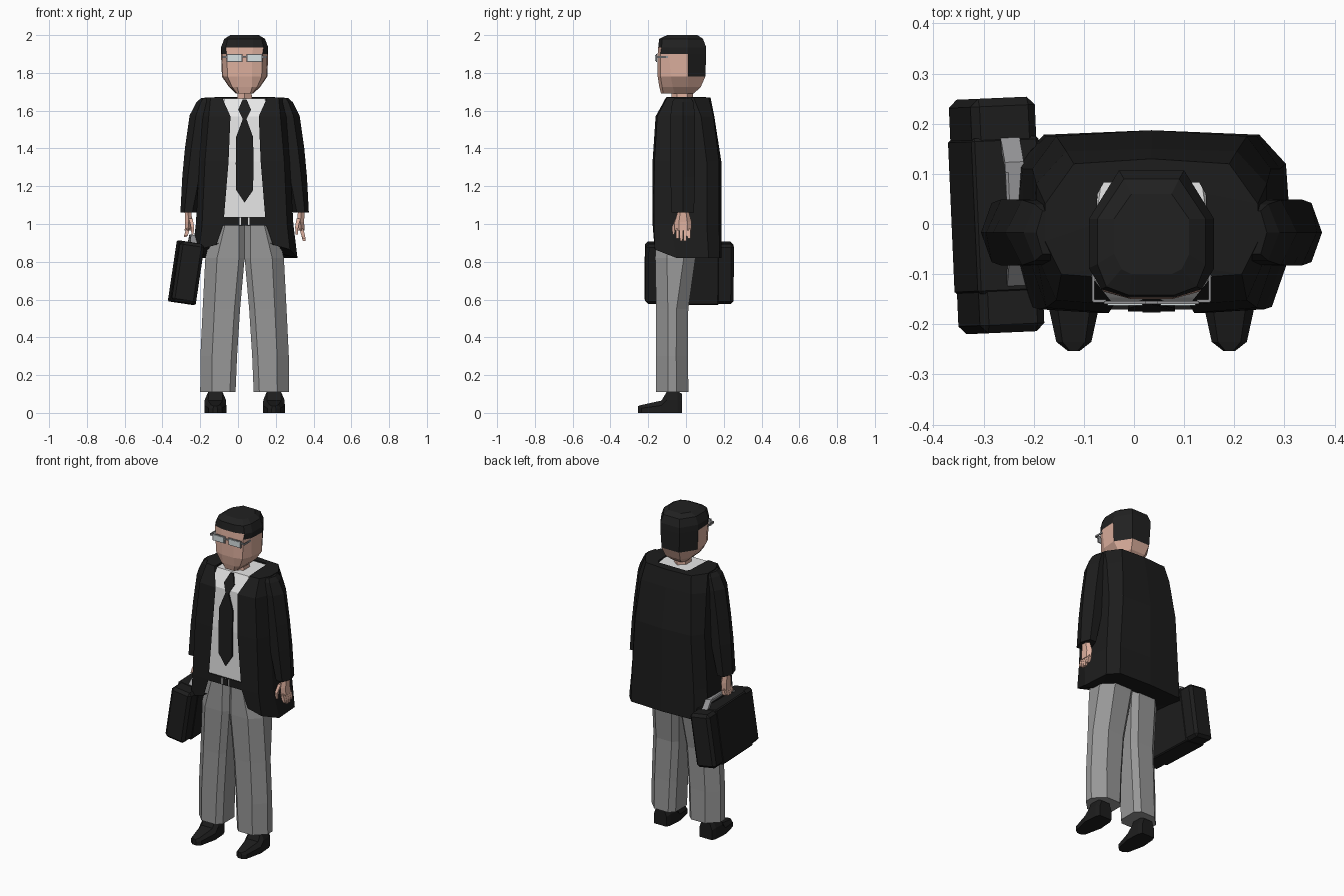
import bpy, bmesh, math
from mathutils import Matrix, Vector

if "Cube" in bpy.data.objects:
    bpy.data.objects.remove(bpy.data.objects["Cube"])

CX = 0.035  # centre line of the body


def material(name, r, g, b):
    m = bpy.data.materials.new(name)
    m.use_nodes = True
    m.diffuse_color = (r, g, b, 1)
    m.node_tree.nodes["Principled BSDF"].inputs["Base Color"].default_value = (r, g, b, 1)
    return m


BLACK = material("black cloth", 0.012, 0.012, 0.012)
HAIR = material("dark hair", 0.015, 0.015, 0.015)
SKIN = material("skin", 0.72, 0.43, 0.34)
WHITE = material("white shirt", 0.8, 0.8, 0.8)
GREY = material("grey trousers", 0.31, 0.31, 0.31)
METAL = material("grey metal", 0.3, 0.3, 0.31)
LENS = material("pale lens", 0.68, 0.75, 0.76)


def finish(name, bm, mats, rule=None, matrix=None):
    bmesh.ops.recalc_face_normals(bm, faces=bm.faces[:])
    if rule:
        for f in bm.faces:
            f.material_index = int(rule(f.calc_center_median()))
    bm.transform(matrix or Matrix.Translation((CX, 0, 0)))
    mesh = bpy.data.meshes.new(name)
    bm.to_mesh(mesh)
    bm.free()
    for m in mats:
        mesh.materials.append(m)
    ob = bpy.data.objects.new(name, mesh)
    bpy.context.collection.objects.link(ob)


def loft(name, rings, mats, closed=True, rule=None, matrix=None):
    """Skin a row of rings; closed rings also get end caps."""
    bm = bmesh.new()
    rows = [[bm.verts.new(p) for p in ring] for ring in rings]
    n = len(rows[0])
    for a, b in zip(rows, rows[1:]):
        for i in range(n if closed else n - 1):
            j = (i + 1) % n
            bm.faces.new((a[i], a[j], b[j], b[i]))
    if closed:
        bm.faces.new(rows[0])
        bm.faces.new(rows[-1])
    finish(name, bm, mats, rule, matrix)


def mirrored(z, half):
    """Full outline from half points running front to back."""
    pts = [Vector((p[0], p[1], p[2] if len(p) > 2 else z)) for p in half]
    return pts + [Vector((-p.x, p.y, p.z)) for p in reversed(pts) if p.x > 0]


def oval(x, y, z, rx, ry, n=6, phase=0.5):
    turn = [math.tau * (i + phase) / n for i in range(n)]
    return [(x + rx * math.cos(t), y + ry * math.sin(t), z) for t in turn]


def box(name, centre, size, mat, bevel=0, matrix=None):
    bm = bmesh.new()
    bmesh.ops.create_cube(bm, size=1)
    bm.transform(Matrix.Translation(centre) @ Matrix.Diagonal((*size, 1)))
    if bevel:
        bmesh.ops.bevel(bm, geom=bm.edges[:], offset=bevel, segments=1, affect='EDGES')
    finish(name, bm, [mat], None, matrix)


def plate(name, outline, mat, depth=0.009):
    """Thin mirrored plate; outline is (half width, y, z) from top to bottom."""
    front = mirrored(0, outline)
    loft(name, [front, [p + Vector((0, depth, 0)) for p in front]], [mat])


# Head with hair painted on top, back and temples
head = [
    (1.69, [(.03, -.132), (.04, -.12), (.042, -.06), (.045, .01), (.03, .04)]),
    (1.725, [(.04, -.141), (.066, -.126), (.078, -.07), (.082, .01), (.05, .078)]),
    (1.78, [(.04, -.15), (.09, -.135), (.115, -.08), (.12, .01), (.06, .102)]),
    (1.9, [(.04, -.15), (.095, -.135), (.12, -.09), (.125, .01), (.065, .107)]),
    (1.935, [(.045, -.147), (.1, -.13), (.125, -.088), (.125, .01), (.065, .107)]),
    (1.98, [(.045, -.142), (.09, -.125), (.108, -.08), (.108, .01), (.055, .09)]),
    (2.0, [(.04, -.1), (.06, -.09), (.075, -.06), (.075, .01), (.04, .06)]),
]
loft("head", [mirrored(z, h) for z, h in head], [SKIN, HAIR],
     rule=lambda c: c.z > 1.94 or (c.z > 1.9 and abs(c.x) > .09) or (c.y > .02 and c.z > 1.78))
loft("neck", [oval(0, -.02, 1.62, .05, .06), oval(0, -.02, 1.72, .04, .055)], [SKIN])

# Glasses
for s in (-1, 1):
    side = "left" if s > 0 else "right"
    box(side + "_glasses_frame", (s * .053, -.157, 1.878), (.084, .006, .042), METAL)
    box(side + "_lens", (s * .053, -.161, 1.878), (.07, .004, .032), LENS)
    box(side + "_temple_hinge", (s * .104, -.154, 1.885), (.026, .006, .01), METAL)
    box(side + "_temple_arm", (s * .116, -.125, 1.885), (.005, .06, .01), METAL)
box("glasses_bridge", (0, -.157, 1.885), (.03, .006, .008), METAL)

# Shirt, tie and belt
shirt = [
    (1.665, [(.108, -.1), (.112, 0), (.1, .085)]),
    (1.57, [(.12, -.147), (.17, 0), (.12, .11)]),
    (1.33, [(.13, -.163), (.2, 0), (.14, .14)]),
    (1.0, [(.15, -.164), (.2, 0), (.15, .14)]),
]
loft("shirt", [mirrored(z, h) for z, h in shirt], [WHITE])
plate("tie_knot", [(.01, -.112, 1.66), (.034, -.138, 1.605), (.01, -.158, 1.555)], BLACK)
plate("tie_blade", [(.01, -.158, 1.555), (.045, -.168, 1.46), (.047, -.174, 1.32),
                    (.045, -.174, 1.18), (0, -.174, 1.113)], BLACK)
box("belt", (0, -.163, 1.015), (.24, .016, .046), BLACK)
box("buckle", (0, -.171, 1.015), (.052, .006, .038), WHITE)
box("buckle_centre", (0, -.173, 1.015), (.036, .006, .038), BLACK)

# Open coat wrapped round the back, ending in a lining turned in under the hem
coat = [
    (1.672, [(.115, -.1), (.115, -.09), (.11, 0), (.108, .06), (.095, .083), (0, .083)]),
    (1.67, [(.12, -.105), (.18, -.1), (.212, -.035), (.212, .04), (.155, .12), (0, .13)]),
    (1.57, [(.075, -.161), (.19, -.152), (.23, -.06), (.23, .08), (.17, .145), (0, .15)]),
    (1.33, [(.085, -.177), (.21, -.167), (.24, -.08), (.238, .11), (.19, .175), (0, .187)]),
    (1.0, [(.112, -.177), (.225, -.17), (.258, -.08), (.256, .11), (.21, .175), (0, .187)]),
    (.82, [(.15, -.168, .89), (.24, -.165, .865), (.28, -.05, .82), (.268, .12, .82),
           (.215, .178, .82), (0, .187, .82)]),
    (.84, [(.135, -.157, .9), (.185, -.12, .88), (.2, -.07, .84), (.19, 0, .84),
           (.13, .045, .84), (0, .045, .84)]),
]
loft("coat", [mirrored(z, h) for z, h in coat], [BLACK], closed=False)


# Limbs, built once for each side
def leg_ring(s, z, inner, outer, front, back):
    """Eight-sided trouser section with broad outer and narrow inner chamfers."""
    wide, slim = .062, .03
    pts = [(inner, front + slim), (inner + slim, front), (outer - wide, front), (outer, front + wide),
           (outer, back - wide), (outer - wide, back), (inner + slim, back), (inner, back - slim)]
    return [(s * x, y, z) for x, y in pts]


for s in (-1, 1):
    side = "left" if s > 0 else "right"
    sleeve = [(.205, 1.667, .025, .05), (.21, 1.645, .045, .065), (.225, 1.575, .066, .075),
              (.25, 1.4, .066, .076), (.27, 1.25, .06, .076), (.298, 1.06, .042, .068)]
    loft(side + "_sleeve", [oval(s * x, -.017, z, rx, ry, 6, 0) for x, z, rx, ry in sleeve], [BLACK])

    legs = [(1.0, 0, .165, -.158, .1), (.82, 0, .208, -.163, .05), (.55, .024, .222, -.158, .012),
            (.3, .04, .234, -.158, .01), (.11, .048, .235, -.158, .013)]
    loft(side + "_trouser_leg", [leg_ring(s, *r) for r in legs], [GREY])

    # Hand: palm, four fingers and a thumb
    tip = .905 if s > 0 else .925
    loft(side + "_palm", [oval(s * .3, -.015, 1.07, .02, .028), oval(s * .296, -.015, 1.01, .022, .045),
                          oval(s * .3, -.015, .965, .02, .045)], [SKIN])
    for i in range(4):
        y = -.045 + .02 * i
        drop = .012 * abs(i - 1.5)
        loft(f"{side}_finger_{i + 1}", [oval(s * .3, y, .975, .014, .013, 4),
             oval(s * .31, y, .94, .014, .013, 4), oval(s * .315, y, tip + drop, .01, .01, 4)], [SKIN])
    loft(side + "_thumb", [oval(s * .285, -.045, 1.03, .014, .014, 4),
         oval(s * .276, -.066, .985, .012, .012, 4), oval(s * .276, -.066, .945, .008, .008, 4)], [SKIN])

    # Shoe: cross-sections from heel to toe as (y, half width, top)
    shoe = [(-.02, .042, .1), (-.045, .052, .115), (-.1, .056, .115), (-.13, .058, .065),
            (-.235, .035, .042), (-.253, .012, .036)]
    loft(side + "_shoe", [[(s * .155 + w, y, 0), (s * .155 + w, y, h * .6), (s * .155 + w * .65, y, h),
                           (s * .155 - w * .65, y, h), (s * .155 - w, y, h * .6), (s * .155 - w, y, 0)]
                          for y, w, h in shoe], [BLACK])

# Briefcase, tilted in the right hand
tilt = (Matrix.Translation((-.274, .017, .742)) @ Matrix.Rotation(math.radians(2.5), 4, 'Z')
        @ Matrix.Rotation(math.radians(8.5), 4, 'Y'))
box("briefcase", (0, 0, 0), (.13, .468, .322), BLACK, .016, tilt)
box("briefcase_band", (0, 0, 0), (.136, .31, .326), BLACK, .006, tilt)
box("handle_grip", (.01, .005, .193), (.036, .2, .02), METAL, .005, tilt)
for k in (-1, 1):
    ends = [(.08, .203), (.1, .203), (.15, .16), (.125, .16)]
    loft("handle_post_" + ("back" if k > 0 else "front"),
         [[(x, .005 + k * y, z) for y, z in ends] for x in (-.009, .029)], [METAL], matrix=tilt)
